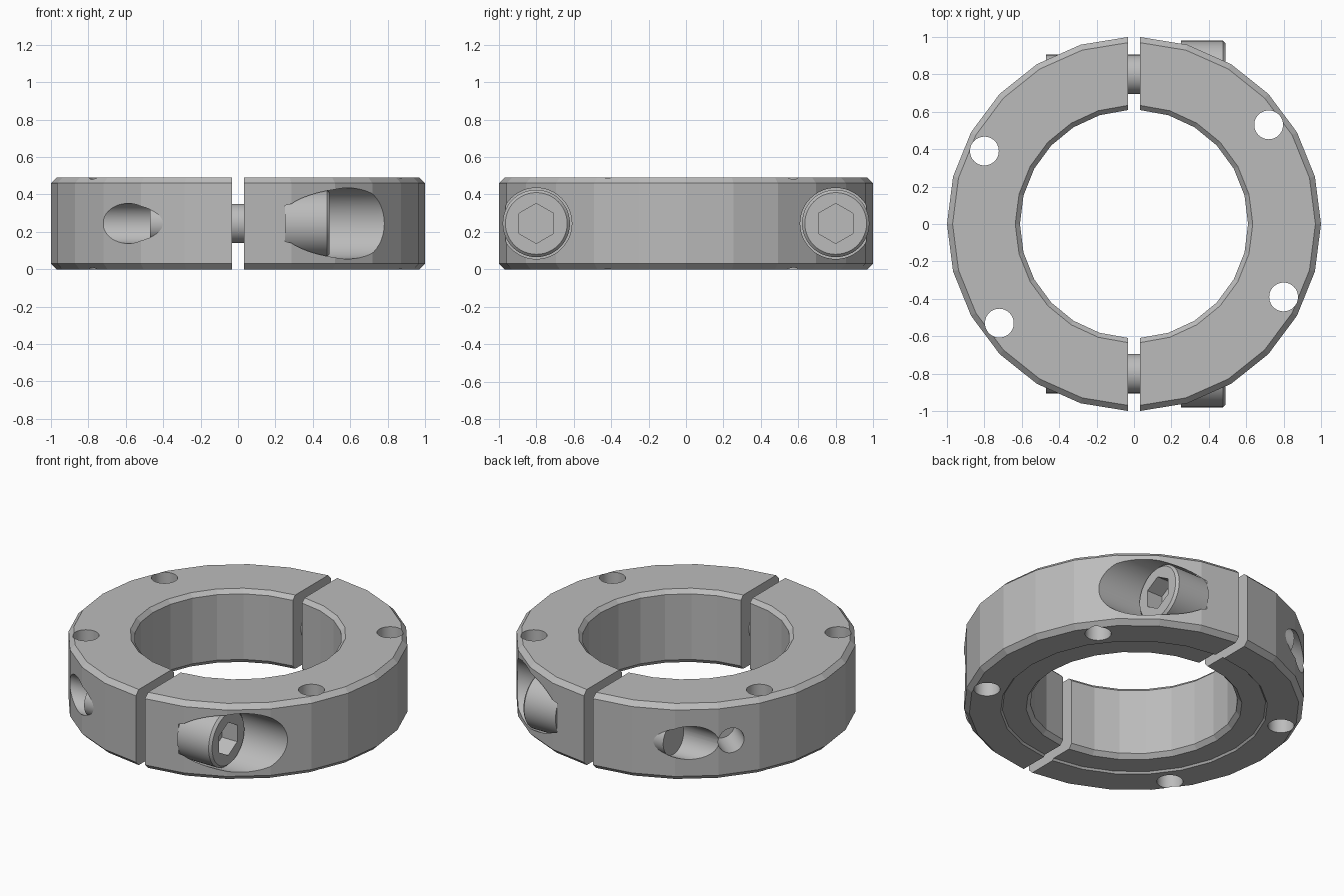
import bpy, bmesh, math
from mathutils import Vector

if "Cube" in bpy.data.objects:
    bpy.data.objects.remove(bpy.data.objects["Cube"], do_unlink=True)

GAP, H, MID, SCREW_Y = 0.033, 0.49, 0.245, 0.80

steel = bpy.data.materials.new("steel_grey")
steel.use_nodes = True
steel.diffuse_color = (0.5, 0.5, 0.5, 1)
steel.node_tree.nodes["Principled BSDF"].inputs["Base Color"].default_value = (0.5, 0.5, 0.5, 1)


def make(name, bm):
    bmesh.ops.recalc_face_normals(bm, faces=bm.faces[:])
    mesh = bpy.data.meshes.new(name)
    bm.to_mesh(mesh)
    bm.free()
    ob = bpy.data.objects.new(name, mesh)
    bpy.context.collection.objects.link(ob)
    mesh.materials.append(steel)
    return ob


def activate(ob):
    bpy.ops.object.select_all(action='DESELECT')
    ob.select_set(True)
    bpy.context.view_layer.objects.active = ob


def lathe(name, start, direction, stations, sides=48):
    """Round solid along a direction; stations are (distance, radius)."""
    bm = bmesh.new()
    axis = Vector(direction).normalized()
    up = Vector((0, 0, 1)) if abs(axis.z) < 0.9 else Vector((1, 0, 0))
    side = axis.cross(up).normalized()
    rings = []
    for d, r in stations:
        c = Vector(start) + axis * d
        rings.append([bm.verts.new(c + r * (math.cos(2 * math.pi * i / sides) * up
                                            + math.sin(2 * math.pi * i / sides) * side))
                      for i in range(sides)])
    for a, b in zip(rings, rings[1:]):
        for i in range(sides):
            j = (i + 1) % sides
            bm.faces.new((a[i], a[j], b[j], b[i]))
    bm.faces.new(rings[0])
    bm.faces.new(rings[-1])
    return make(name, bm)


def cut(ob, cutter):
    """Subtract the cutter and discard it."""
    cutter.hide_render = True
    mod = ob.modifiers.new("cut", 'BOOLEAN')
    mod.operation, mod.solver, mod.object = 'DIFFERENCE', 'EXACT', cutter
    activate(ob)
    bpy.ops.object.modifier_apply(modifier=mod.name)
    bpy.data.objects.remove(cutter, do_unlink=True)


def finish(ob):
    activate(ob)
    bpy.ops.object.shade_smooth_by_angle(angle=math.radians(9))


# Cross-section of the clamp ring: chamfered, with a shallow step underneath
PROFILE = [(0.97, H), (1.0, H - 0.03), (1.0, 0.03), (0.97, 0), (0.785, 0), (0.775, 0.012),
           (0.635, 0.012), (0.61, 0.04), (0.61, H - 0.025), (0.635, H)]


def half_ring(name, sx, segments=12):
    bm = bmesh.new()
    columns = []
    for i in range(segments + 1):
        t = 2 * i / segments - 1
        col = []
        for r, z in PROFILE:
            a = t * math.acos(GAP / r)
            col.append(bm.verts.new((sx * r * math.cos(a), r * math.sin(a), z)))
        columns.append(col)
    n = len(PROFILE)
    for a, b in zip(columns, columns[1:]):
        for k in range(n):
            bm.faces.new((a[k], a[(k + 1) % n], b[(k + 1) % n], b[k]))
    bm.faces.new(columns[0])
    bm.faces.new(columns[-1])
    return make(name, bm)


left = half_ring("left_clamp_half", 1)
right = half_ring("right_clamp_half", -1)

# Screw bores: counterbored on the left half, straight on the right half
for s in (-1, 1):
    cut(left, lathe("counterbore", (0, s * SCREW_Y, MID), (1, 0, 0),
                    [(0, 0.108), (0.25, 0.108), (0.25, 0.19), (1.2, 0.19)]))
    cut(right, lathe("bore", (0, s * SCREW_Y, MID), (-1, 0, 0), [(0, 0.107), (1.2, 0.107)]))

# Vertical through holes, two in each half
for x, y in ((0.72, 0.53), (0.80, -0.39)):
    for ob, s in ((left, 1), (right, -1)):
        cut(ob, lathe("through_hole", (s * x, s * y, -0.1), (0, 0, 1), [(0, 0.077), (0.8, 0.077)]))

# Small blind side hole at the back
a = math.radians(140.5)
d = (math.cos(a), math.sin(a), 0)
cut(right, lathe("side_hole", (0, 0, MID), d, [(0.78, 0.08), (1.2, 0.08)]))

finish(left)
finish(right)

# Socket head screws
for label, s in (("front", -1), ("back", 1)):
    screw = lathe(label + "_screw", (-0.47, s * SCREW_Y, MID), (1, 0, 0),
                  [(0, 0.105), (0.72, 0.105), (0.72, 0.18), (0.945, 0.18), (0.96, 0.165)])
    cut(screw, lathe("hex_socket", (0.38, s * SCREW_Y, MID), (1, 0, 0),
                     [(0, 0.107), (0.3, 0.107)], sides=6))
    finish(screw)
